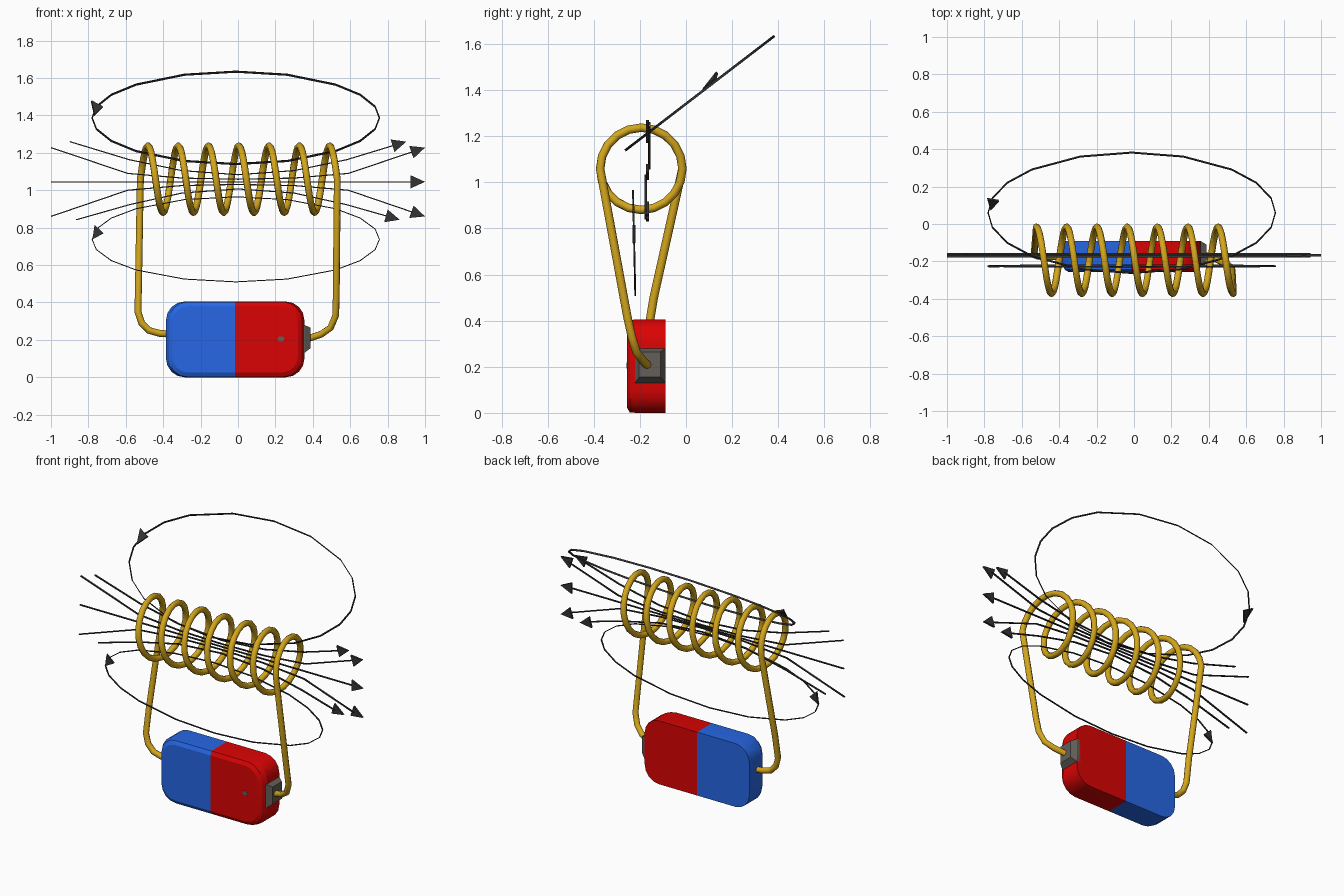
import bpy, bmesh, math
from mathutils import Vector

if "Cube" in bpy.data.objects:
    bpy.data.objects.remove(bpy.data.objects["Cube"])


def material(name, rgb):
    m = bpy.data.materials.new(name)
    m.diffuse_color = (*rgb, 1)
    m.use_nodes = True
    m.node_tree.nodes["Principled BSDF"].inputs["Base Color"].default_value = m.diffuse_color
    return m


GOLD = material("gold wire", (0.66, 0.385, 0.012))
BLUE = material("blue", (0.02, 0.135, 0.78))
RED = material("red", (0.70, 0.001, 0.001))
GREY = material("grey metal", (0.125, 0.115, 0.1))
DARK = material("dark line", (0.033, 0.033, 0.033))


def finish(name, bm, mats):
    bmesh.ops.recalc_face_normals(bm, faces=bm.faces[:])
    me = bpy.data.meshes.new(name)
    bm.to_mesh(me)
    bm.free()
    ob = bpy.data.objects.new(name, me)
    bpy.context.collection.objects.link(ob)
    for m in mats:
        me.materials.append(m)
    return ob


def smooth(ob, angle):
    bpy.ops.object.select_all(action='DESELECT')
    ob.select_set(True)
    bpy.context.view_layer.objects.active = ob
    bpy.ops.object.shade_smooth_by_angle(angle=math.radians(angle))


def sweep(name, pts, section, mat, closed=False, normal=None):
    """Sweep a cross-section along a path; a fixed normal keeps ribbons flat."""
    pts = [Vector(p) for p in pts]
    n, sides = len(pts), len(section)
    bm = bmesh.new()
    rings, u = [], normal
    for i, p in enumerate(pts):
        a = pts[i - 1] if i or closed else p
        b = pts[(i + 1) % n] if i < n - 1 or closed else p
        t = (b - a).normalized()
        if u is None:
            u = t.orthogonal()
        u = (u - t * u.dot(t)).normalized()
        v = t.cross(u)
        rings.append([bm.verts.new(p + u * su + v * sv) for su, sv in section])
    for i in range(n if closed else n - 1):
        r, s = rings[i], rings[(i + 1) % n]
        for k in range(sides):
            j = (k + 1) % sides
            bm.faces.new((r[k], r[j], s[j], s[k]))
    if not closed:
        bm.faces.new(rings[0])
        bm.faces.new(rings[-1])
    return finish(name, bm, [mat])


def ribbon(width, thick):
    w, t = width / 2, thick / 2
    return [(w, t), (-w, t), (-w, -t), (w, -t)]


def loft(bm, loops):
    """Closed solid through matching loops of points."""
    vs = [[bm.verts.new(p) for p in loop] for loop in loops]
    n = len(vs[0])
    for a, b in zip(vs, vs[1:]):
        for i in range(n):
            j = (i + 1) % n
            bm.faces.new((a[i], a[j], b[j], b[i]))
    bm.faces.new(vs[0])
    bm.faces.new(vs[-1])


def arrow_head(name, corners, thick=0.013):
    """Flat triangular arrow head."""
    c = [Vector(p) for p in corners]
    n = (c[1] - c[0]).cross(c[2] - c[0]).normalized() * thick / 2
    bm = bmesh.new()
    loft(bm, [[p - n for p in c], [p + n for p in c]])
    return finish(name, bm, [DARK])


# Coil of 6.5 turns with its two legs running down to the magnet
CY, CZ, R, PITCH, STEPS = -0.194, 1.059, 0.1785, 0.162, 20
path = [(-0.355, -0.175, 0.23), (-0.42, -0.175, 0.235), (-0.475, -0.175, 0.25),
        (-0.515, -0.172, 0.29), (-0.535, -0.165, 0.35), (-0.532, -0.14, 0.5)]
for i in range(int(6.5 * STEPS) + 1):
    w = math.tau * i / STEPS
    path.append((-0.522 + PITCH * i / STEPS, CY + R * math.cos(w), CZ + R * math.sin(w)))
path += [(0.525, -0.255, 0.42), (0.522, -0.235, 0.33), (0.495, -0.215, 0.265),
         (0.445, -0.19, 0.23), (0.37, -0.165, 0.205)]
circle = [(0.0185 * math.cos(math.tau * k / 8), 0.0185 * math.sin(math.tau * k / 8)) for k in range(8)]
smooth(sweep("coil_wire", path, circle, GOLD), 50)


# Two-colour magnet block with rounded corners and a bevelled front rim
def rounded_outline(y, in_x, in_z, r=0.1, segs=4):
    x0, x1, z0, z1 = -0.385 + in_x, 0.355 - in_x, in_z, 0.405 - in_z
    out = []
    for cx, cz, start in ((x1 - r, z1 - r, 0), (x0 + r, z1 - r, 90),
                          (x0 + r, z0 + r, 180), (x1 - r, z0 + r, 270)):
        for k in range(segs + 1):
            a = math.radians(start + 90 * k / segs)
            out.append((cx + r * math.cos(a), y, cz + r * math.sin(a)))
    return out


bm = bmesh.new()
loft(bm, [rounded_outline(-0.09, 0, 0), rounded_outline(-0.215, 0, 0),
          rounded_outline(-0.244, 0.015, 0.002), rounded_outline(-0.257, 0.035, 0.025, 0.085)])
bmesh.ops.bisect_plane(bm, geom=bm.verts[:] + bm.edges[:] + bm.faces[:],
                       plane_co=(-0.015, 0, 0), plane_no=(1, 0, 0))
for f in bm.faces:
    f.material_index = int(f.calc_center_median().x > -0.015)
block = finish("magnet_block", bm, [BLUE, RED])
smooth(block, 24)
# Front and back faces stay flat
for e in block.data.edges:
    ys = [block.data.vertices[i].co.y for i in e.vertices]
    if max(ys) < -0.2565 or min(ys) > -0.091:
        e.use_edge_sharp = True

# Tapered terminal on the right end
bm = bmesh.new()
loft(bm, [[(x, y, z) for y, z in ((y0, z0), (y1, z0), (y1, z1), (y0, z1))]
          for x, y0, y1, z0, z1 in ((0.33, -0.222, -0.09, 0.13, 0.28),
                                    (0.355, -0.222, -0.09, 0.13, 0.28),
                                    (0.387, -0.203, -0.11, 0.155, 0.265))])
finish("terminal", bm, [GREY])

# Small contact spot on the front face
bm = bmesh.new()
loft(bm, [[(0.23 + 0.02 * math.cos(a), y, 0.205 + 0.015 * math.sin(a))
           for a in (math.tau * k / 6 for k in range(6))] for y in (-0.254, -0.2585)])
finish("contact_spot", bm, [GREY])

# Oval field loops, upper one tilted back and lower one upright
quarter = (0, 14, 30, 46, 69)
angles = sorted({a % 360 for d in quarter for a in (d, 180 - d, 180 + d, -d)} | {90, 270})


def field_loop(name, low, high, section):
    pts = []
    for a in angles:
        c, s = math.cos(math.radians(a)), math.sin(math.radians(a))
        t = (s + 1) / 2
        pts.append((-0.012 + 0.768 * c, low[0] + (high[0] - low[0]) * t, low[1] + (high[1] - low[1]) * t))
    normal = Vector((0, -(high[1] - low[1]), high[0] - low[0])).normalized()
    sweep(name, pts, section, DARK, True, normal)


field_loop("upper_field_loop", (-0.262, 1.14), (0.382, 1.634), ribbon(0.011, 0.005))
field_loop("lower_field_loop", (-0.22, 0.51), (-0.23, 0.965), ribbon(0.008, 0.005))
arrow_head("upper_loop_arrow", [(-0.768, 0.075, 1.401), (-0.785, 0.135, 1.477), (-0.723, 0.125, 1.444)])
arrow_head("lower_loop_arrow", [(-0.778, -0.226, 0.737), (-0.767, -0.226, 0.815), (-0.718, -0.226, 0.77)])

# Field lines pinched through the coil, each ending in an arrow on the right
MID = 1.045
lines = {
    "centre": (-0.166, [(1.0, 0)]),
    "upper_outer": (-0.16, [(1.0, 0.183), (0.59, 0.045), (0.3, 0.02), (0, 0.014)]),
    "upper_inner": (-0.16, [(0.9, 0.215), (0.58, 0.118), (0.3, 0.06), (0, 0.038)]),
    "lower_outer": (-0.175, [(1.0, -0.185), (0.59, -0.045), (0.3, -0.02), (0, -0.014)]),
    "lower_inner": (-0.175, [(0.865, -0.203), (0.58, -0.122), (0.3, -0.06), (0, -0.038)]),
}
for name, (y, half) in lines.items():
    right = [(x, y, MID + h) for x, h in reversed(half)]
    left = [(-x, y, MID + h) for x, h in half if x > 0]
    pts = [Vector(p) for p in left + right]
    tip = pts[-1].copy()
    d = (tip - pts[-2]).normalized()
    side = Vector((-d.z, 0, d.x)) * 0.035
    pts[-1] = tip - d * 0.06
    sweep(name + "_field_line", pts, ribbon(0.01, 0.006), DARK, normal=Vector((0, 1, 0)))
    tip.y = -0.167
    base = tip - d * 0.077
    arrow_head(name + "_arrow", [tip, base + side, base - side])
